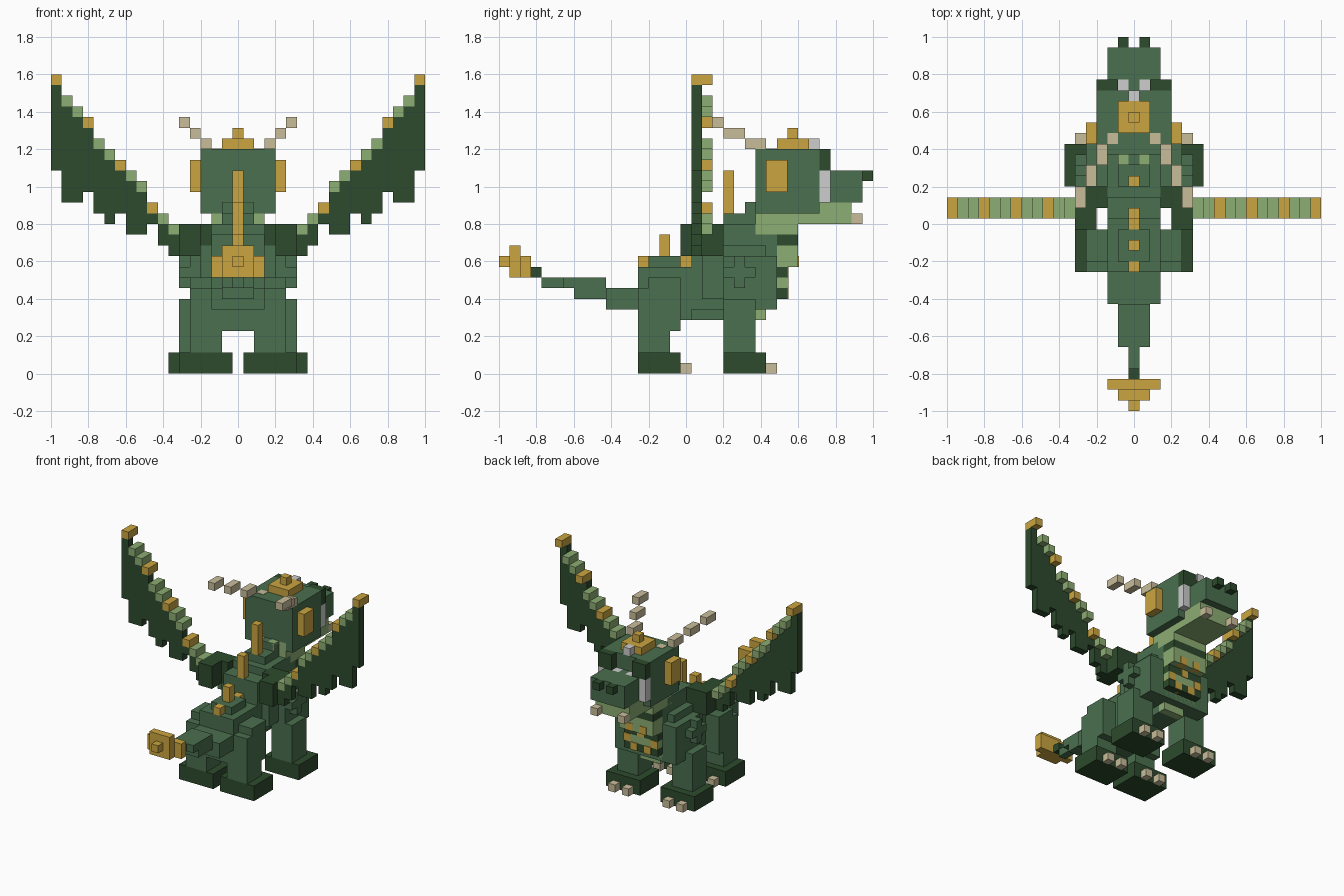
import bpy
import bmesh

cube = bpy.data.objects.get("Cube")
if cube:
    bpy.data.objects.remove(cube, do_unlink=True)

UNIT = 2 / 35  # edge length of one block


def linear(c):
    return c / 12.92 if c <= 0.04045 else ((c + 0.055) / 1.055) ** 2.4


def material(name, red, green, blue):
    color = [linear(c / 255) for c in (red, green, blue)] + [1]
    mat = bpy.data.materials.new(name)
    mat.use_nodes = True
    mat.diffuse_color = color
    mat.node_tree.nodes["Principled BSDF"].inputs["Base Color"].default_value = color
    return mat


GREEN = material("scale green", 74, 112, 78)
DARK = material("dark green", 45, 74, 45)
LIGHT = material("belly green", 140, 173, 115)
GOLD = material("gold", 202, 165, 64)
BONE = material("bone", 201, 190, 155)
WHITE = material("eye white", 205, 205, 205)


def block(bm, x, y, z):
    """Add a box that fills an inclusive range of grid cells."""
    lo = [x[0] - 0.5, y[0] - 0.5, z[0]]
    hi = [x[1] + 0.5, y[1] + 0.5, z[1] + 1]
    for v in bmesh.ops.create_cube(bm, size=1)["verts"]:
        for axis in range(3):
            v.co[axis] = UNIT * (lo[axis] if v.co[axis] < 0 else hi[axis])


def part(name, mat, *boxes, mirror=False):
    """Make one object, or a left and right pair, out of boxes."""
    sides = [("left_", 1), ("right_", -1)] if mirror else [("", 1)]
    for prefix, sign in sides:
        bm = bmesh.new()
        for x, y, z in boxes:
            block(bm, sorted((x[0] * sign, x[1] * sign)), y, z)
        mesh = bpy.data.meshes.new(prefix + name)
        bm.to_mesh(mesh)
        bm.free()
        mesh.materials.append(mat)
        obj = bpy.data.objects.new(prefix + name, mesh)
        bpy.context.collection.objects.link(obj)


def wide(half):
    return (-half, half)


def at(cell):
    return (cell, cell)


# Head
part("skull", GREEN, (wide(3), (7, 12), (15, 20)))
part("snout", GREEN, (wide(2), (14, 16), (16, 18)), (at(0), at(13), (16, 18)))
part("eye", WHITE, ((1, 3), at(13), (16, 18)), mirror=True)
part("brow", DARK, ((2, 3), at(13), (19, 20)), mirror=True)
part("nostril", DARK, (at(1), at(17), at(18)), mirror=True)
part("jaw", LIGHT, (wide(2), (7, 15), (14, 15)), (wide(2), (7, 10), at(13)))
part("fang", BONE, (at(2), at(16), at(14)), mirror=True)
part("ear", GOLD, (at(4), (8, 9), (17, 19)), mirror=True)
part("crown", GOLD, (wide(1), (9, 11), at(21)), (at(0), at(10), at(22)))
part("forehead_gem", WHITE, (at(0), at(12), at(21)))
part("horn", BONE, (at(2), at(8), at(20.05)), (at(3), (6, 7), at(21)),
     (at(4), (4, 5), at(22)), (at(5), (2, 3), at(23)), mirror=True)

# Neck and torso
part("neck", GREEN, (wide(1), (4, 6), (13, 14)), (wide(1), at(6), at(15)),
     (wide(2), (3, 7), at(13)))
part("neck_patch", LIGHT, (at(1), at(6), at(15.05)), mirror=True)
part("torso", GREEN, (wide(2), (1, 8), (6, 12)), (wide(1), (-1, 6), at(5)))
part("shoulder", GREEN, ((3, 4), (4, 8), (6, 10)), ((3, 3), (2, 7), (7, 11)), mirror=True)
part("shoulder_boss", GREEN, (at(5), at(5), (8, 10)), (at(5), (4, 6), at(9)), mirror=True)
part("hips", GREEN, (wide(2), (-4, 0), (5, 9)), (wide(1), (-3, -1), at(10)),
     (wide(1), (-4, -2), at(4)))

# Banded chest, with gold studs on the bands
part("light_chest_bands", LIGHT, (wide(2), (9, 10), (10, 11)), (wide(2), at(9), at(8)),
     (wide(2), (7, 8), at(6)), (wide(1), at(7), at(5)))
part("dark_chest_bands", DARK, (wide(2), (9, 10), at(12)), (wide(2), at(9), at(9)),
     (wide(2), at(9), at(7)))
studs = [(at(x), at(9.08), at(z)) for x, z in ((0, 9), (2, 8), (1, 7))]
part("chest_stud", GOLD, *studs, mirror=True)
part("upper_chest_stud", GOLD, (at(1), at(10.08), at(10)), mirror=True)

# Legs: the same build, set wider at the front
for name, inner, back, top in (("front", 2, 4, 6), ("hind", 1, -4, 5)):
    part(name + "_leg", GREEN, ((inner + 1, inner + 3), (back, back + 2), (2, top)), mirror=True)
    part(name + "_foot", DARK, ((inner, inner + 4), (back, back + 3), (0, 1)), mirror=True)
    claws = [(at(inner + step), at(back + 4), at(0)) for step in (1, 3)]
    part(name + "_claws", BONE, *claws, mirror=True)
part("thigh", GREEN, ((2, 4), (-3, -1), (4, 8)), ((2, 4), (-4, -1), (5, 7)), mirror=True)

# Tail
part("tail", GREEN, (wide(2), (-7, -5), (6, 7)), (wide(1), (-10, -8), (7, 8)),
     (wide(1), at(-11), at(8)), (at(0), (-13, -12), at(8)))
part("tail_joint", DARK, (at(0), at(-14), at(9)))
part("tail_tip", GOLD, (wide(2), at(-15), (9, 10)), (wide(1), at(-16), (9, 11)),
     (at(0), at(-17), at(10)))

# Spikes along the back
for number, (y, low, high) in enumerate(
        ((4, 15, 18), (1, 13, 15), (0, 10, 10), (-2, 11, 12), (-4, 10, 10))):
    part("back_spike_%d" % (number + 1), GOLD, (at(0), at(y), (low, high)))

# Wings: a stepped leading edge with a ragged membrane hanging from it
part("wing_root", DARK, ((3, 5), (2, 3), (11, 13)), ((4, 5), (0, 3), (11, 13)), mirror=True)
hems = (11, 12, 14, 13, 13, 15, 14, 15, 17, 16, 16, 19)
membrane, edge, studs = [], [], []
for i, hem in enumerate(hems):
    x = i + 6
    top = 27 if x == 17 else round(13 + 1.2 * i)
    membrane.append((at(x), at(1), (hem, top - 1)))
    (studs if x % 3 == 2 else edge).append((at(x), (1, 2), at(top)))
part("wing_membrane", DARK, *membrane, mirror=True)
part("wing_edge", LIGHT, *edge, mirror=True)
part("wing_stud", GOLD, *studs, mirror=True)
